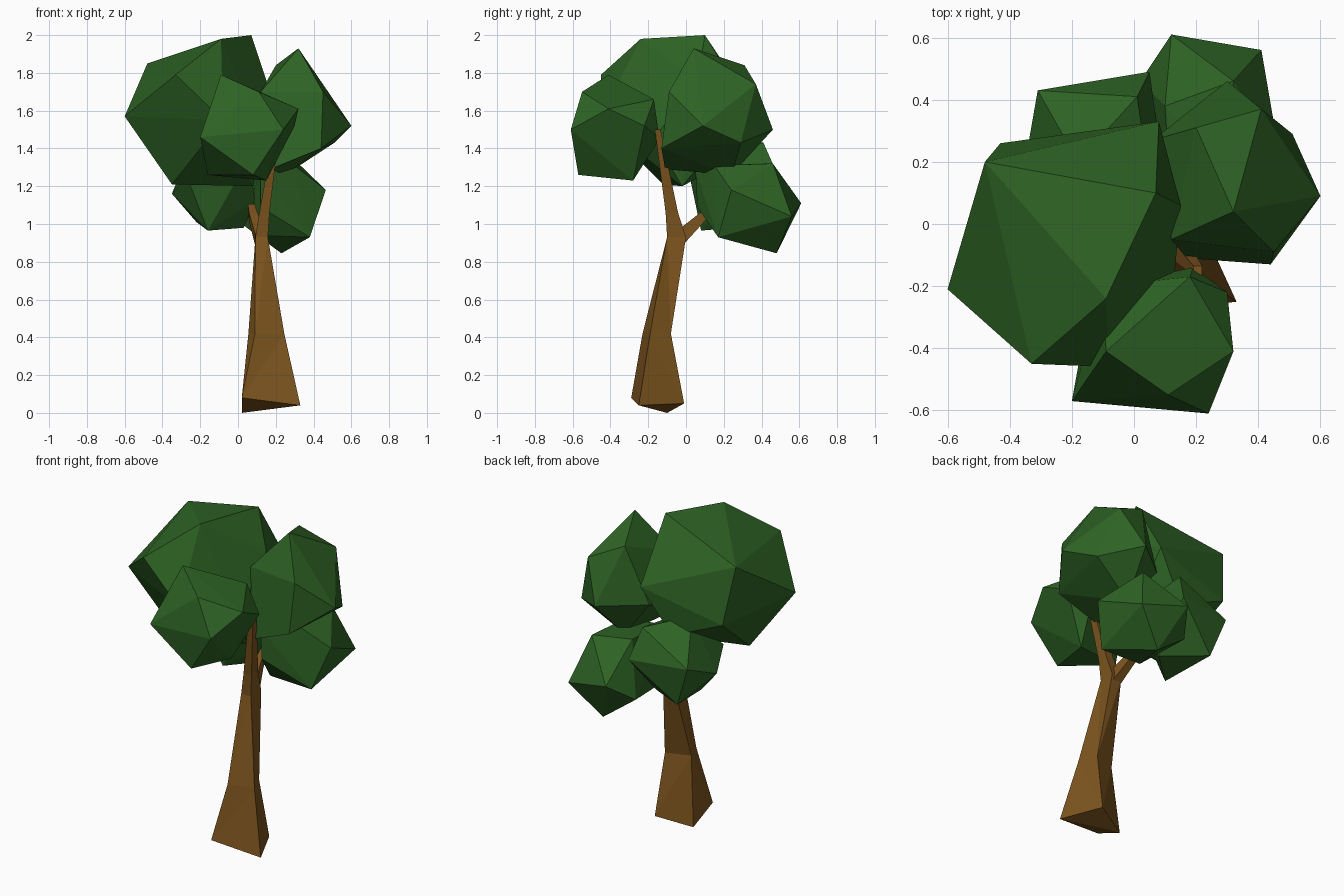
import bpy, bmesh
from mathutils import Vector


def material(name, rgb):
    m = bpy.data.materials.new(name)
    m.diffuse_color = (*rgb, 1)
    return m


LEAF = material("leaf_green", (0.027, 0.125, 0.018))
BARK = material("bark_brown", (0.20, 0.088, 0.013))


def finish(name, bm, mat):
    bmesh.ops.recalc_face_normals(bm, faces=bm.faces)
    me = bpy.data.meshes.new(name)
    bm.to_mesh(me)
    bm.free()
    me.materials.append(mat)
    ob = bpy.data.objects.new(name, me)
    bpy.context.collection.objects.link(ob)
    return ob


def leaf_clump(name, *corners):
    """Faceted clump: convex hull round a few corner points."""
    bm = bmesh.new()
    for c in corners:
        bm.verts.new(c)
    bmesh.ops.convex_hull(bm, input=bm.verts[:])
    loose = [v for v in bm.verts if not v.link_faces]
    bmesh.ops.delete(bm, geom=loose, context='VERTS')
    finish(name, bm, LEAF)


def loft(name, rings):
    """Join four-sided rings into a closed, triangulated limb."""
    bm = bmesh.new()
    vs = [[bm.verts.new(p) for p in r] for r in rings]
    for a, b in zip(vs, vs[1:]):
        for i in range(4):
            j = (i + 1) % 4
            bm.faces.new((a[i], a[j], b[j], b[i]))
    bm.faces.new(vs[0])
    bm.faces.new(vs[-1])
    bmesh.ops.triangulate(bm, faces=bm.faces[:])
    finish(name, bm, BARK)


def ring(x, y, z, rx, ry, tilt=0.0):
    """Rectangle round a centre, tilt raises its front side."""
    return [Vector((x + sx * rx, y + sy * ry, z - sy * tilt))
            for sx, sy in ((1, -1), (-1, -1), (-1, 1), (1, 1))]


# trunk with uneven foot, running on into the tall front branch
foot = [(0.33, -0.25, 0.04), (0.02, -0.29, 0.08), (0.02, -0.10, 0.0), (0.22, -0.01, 0.05)]
loft("trunk", [foot,
               [(0.245, -0.19, 0.42), (0.09, -0.23, 0.42), (0.055, -0.13, 0.42), (0.20, -0.08, 0.42)],
               ring(0.125, -0.05, 0.93, 0.033, 0.05),
               ring(0.14, -0.075, 1.06, 0.027, 0.033),
               ring(0.205, -0.15, 1.50, 0.014, 0.015)])

# short rear branch
loft("rear_branch", [ring(0.12, -0.04, 0.92, 0.03, 0.025, 0.03),
                     ring(0.08, 0.09, 1.04, 0.022, 0.012, 0.022),
                     ring(0.07, 0.16, 1.09, 0.018, 0.01, 0.016)])

# foliage
leaf_clump("large_left_foliage",
           (-.60, -.21, 1.57), (-.48, .20, 1.85), (.07, .10, 2.0), (-.09, -.24, 1.98),
           (-.33, -.45, 1.79), (.15, .06, 1.76), (.08, .33, 1.63), (-.35, -.12, 1.21),
           (.08, -.02, 1.20), (-.43, .26, 1.50), (-.08, -.46, 1.55), (-.10, .28, 1.36),
           (.13, -.17, 1.45))
leaf_clump("upper_right_foliage",
           (.32, .04, 1.93), (.60, .09, 1.52), (.20, .31, 1.84), (.41, .37, 1.74),
           (.45, -.09, 1.70), (.12, -.05, 1.70), (.30, .46, 1.50), (.51, .29, 1.43),
           (.17, -.11, 1.29), (.44, -.13, 1.40), (.25, .24, 1.26), (.06, .27, 1.50))
leaf_clump("front_foliage",
           (-.09, -.41, 1.79), (.11, -.55, 1.70), (.32, -.41, 1.61), (.24, -.61, 1.50),
           (-.20, -.57, 1.46), (.08, -.57, 1.26), (-.16, -.35, 1.26), (.15, -.28, 1.23),
           (.30, -.22, 1.52), (.18, -.17, 1.66), (.19, -.14, 1.45), (-.10, -.20, 1.55))
leaf_clump("lower_right_rear_foliage",
           (.12, .61, 1.11), (.41, .56, 1.04), (.465, .24, 1.18), (.32, .46, 1.32),
           (.23, .48, .845), (.38, .17, .93), (.12, .05, 1.28), (.12, .06, 1.09),
           (.10, .17, .94), (.02, .46, 1.00), (.10, .38, 1.32), (.30, .15, 1.31))
leaf_clump("lower_left_rear_foliage",
           (.01, .41, 1.43), (.05, .49, 1.25), (-.31, .43, 1.26), (-.35, .20, 1.16),
           (-.16, .08, .965), (.03, .25, .98), (-.22, .40, 1.01), (.09, .20, 1.12),
           (-.27, .02, 1.25), (.06, .07, 1.35), (-.18, .20, 1.47))
